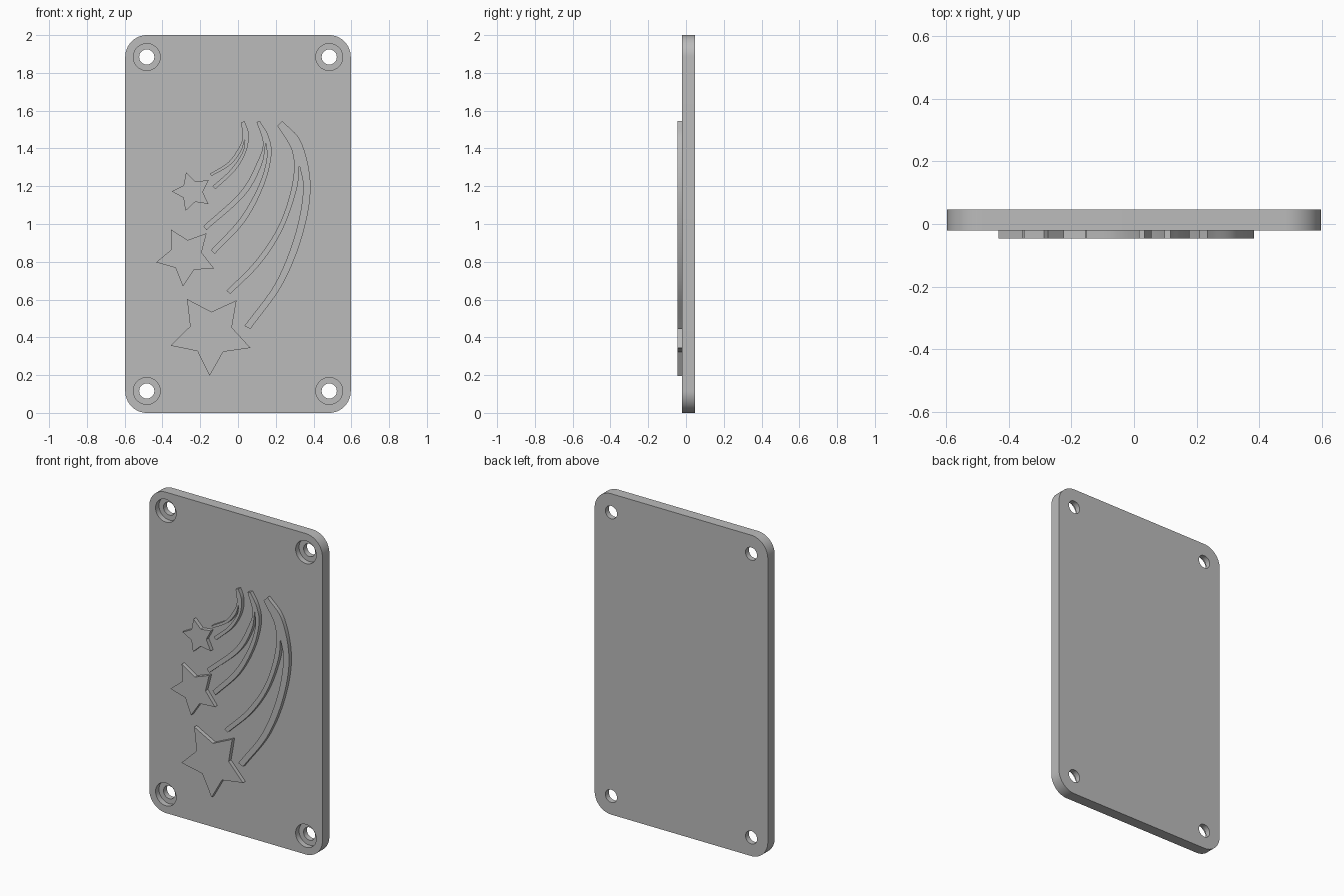
import bpy, bmesh
from math import cos, sin, pi, radians
from mathutils import Vector

cube = bpy.data.objects.get("Cube")
if cube:
    bpy.data.objects.remove(cube, do_unlink=True)

BACK, FACE, RELIEF = 0.047, -0.021, -0.046   # depths along y
HALF_W, HEIGHT, CORNER = 0.597, 2.0, 0.115

grey = bpy.data.materials.new("plain grey")
grey.use_nodes = True
COLOUR = (0.5, 0.5, 0.5, 1)
grey.diffuse_color = COLOUR
grey.node_tree.nodes["Principled BSDF"].inputs["Base Color"].default_value = COLOUR


def finish(name, bm):
    """Turn a bmesh into a named grey object."""
    bmesh.ops.recalc_face_normals(bm, faces=bm.faces)
    mesh = bpy.data.meshes.new(name)
    bm.to_mesh(mesh)
    bm.free()
    mesh.materials.append(grey)
    obj = bpy.data.objects.new(name, mesh)
    bpy.context.collection.objects.link(obj)
    return obj


def prism(name, outline, back, front):
    """Extrude an (x, z) outline from back to front."""
    bm = bmesh.new()
    face = bm.faces.new([bm.verts.new((x, back, z)) for x, z in outline])
    ext = bmesh.ops.extrude_face_region(bm, geom=[face], use_keep_orig=True)
    moved = [v for v in ext["geom"] if isinstance(v, bmesh.types.BMVert)]
    bmesh.ops.translate(bm, verts=moved, vec=(0, front - back, 0))
    return finish(name, bm)


def spline(points, steps=8):
    """Smooth run through a few points."""
    p = [Vector(q) for q in points]
    p = [2 * p[0] - p[1]] + p + [2 * p[-1] - p[-2]]
    run = []
    for a, b, c, d in zip(p, p[1:], p[2:], p[3:]):
        for i in range(steps):
            t = i / steps
            run.append((2 * b + (c - a) * t + (2 * a - 5 * b + 4 * c - d) * t * t
                        + (3 * b - a - 3 * c + d) * t ** 3) / 2)
    return run + [p[-2]]


def star(name, x, z, radius, turn):
    outline = []
    for i in range(10):
        r = radius * (0.52 if i % 2 else 1)
        a = radians(turn) + i * pi / 5
        outline.append((x + r * cos(a), z + r * sin(a)))
    return prism(name, outline, FACE + 0.004, RELIEF)


def trail(name, outer, right_inner, left_outer, left_inner):
    """Forked tail: the two middle edges meet at the fork."""
    fork = right_inner[-1]
    outline = (spline(outer) + spline(right_inner)
               + spline([fork] + left_outer)[1:] + spline(left_inner))
    return prism(name, outline, FACE + 0.004, RELIEF)


# Plate with rounded corners
outline = []
for k, (sx, sz) in enumerate([(1, 1), (-1, 1), (-1, -1), (1, -1)]):
    for i in range(17):
        a = (k + i / 16) * pi / 2
        outline.append((sx * (HALF_W - CORNER) + CORNER * cos(a),
                        HEIGHT / 2 + sz * (HEIGHT / 2 - CORNER) + CORNER * sin(a)))
plate = prism("plate", outline, BACK, FACE)

# Counterbored screw holes
STEP = [(0.04, BACK + 0.05), (0.04, FACE + 0.034), (0.071, FACE + 0.034), (0.071, FACE - 0.05)]
bm = bmesh.new()
for cx in (-0.483, 0.483):
    for cz in (0.116, HEIGHT - 0.116):
        rings = [[bm.verts.new((cx + r * cos(i * pi / 24), y, cz + r * sin(i * pi / 24)))
                  for i in range(48)] for r, y in STEP]
        for low, high in zip(rings, rings[1:]):
            for i in range(48):
                j = (i + 1) % 48
                bm.faces.new((low[i], low[j], high[j], high[i]))
        bm.faces.new(rings[0])
        bm.faces.new(rings[-1])
cutter = finish("hole_cutter", bm)
cutter.hide_render = True
cut = plate.modifiers.new("holes", "BOOLEAN")
cut.operation = "DIFFERENCE"
cut.solver = "EXACT"
cut.object = cutter
bpy.context.view_layer.objects.active = plate
bpy.ops.object.modifier_apply(modifier=cut.name)
bpy.data.objects.remove(cutter, do_unlink=True)

# Raised stars
parts = [
    plate,
    star("large_star", -0.144, 0.419, 0.223, -91.6),
    star("middle_star", -0.275, 0.831, 0.162, -96),
    star("small_star", -0.243, 1.171, 0.108, 179),
]

# Raised forked trails
parts.append(trail(
    "large_trail",
    [(.235, 1.545), (.336, 1.43), (.384, 1.2), (.341, .94), (.235, .68), (.066, .445)],
    [(.034, .46), (.2, .69), (.304, .95), (.345, 1.18), (.325, 1.312)],
    [(.31, 1.18), (.235, .97), (.119, .79), (-.04, .63)],
    [(-.061, .646), (.098, .81), (.22, 1), (.288, 1.217), (.288, 1.38), (.209, 1.519)]))
parts.append(trail(
    "middle_trail",
    [(.116, 1.545), (.161, 1.466), (.177, 1.365), (.135, 1.2), (.034, 1.01), (-.124, .841)],
    [(-.143, .862), (.008, 1.026), (.108, 1.2), (.151, 1.34), (.148, 1.434)],
    [(.124, 1.31), (.034, 1.15), (-.167, .968)],
    [(-.183, .989), (.013, 1.17), (.103, 1.33), (.132, 1.43), (.098, 1.54)]))
parts.append(trail(
    "small_trail",
    [(.034, 1.545), (.056, 1.48), (.045, 1.39), (-.013, 1.286), (-.119, 1.185)],
    [(-.135, 1.2), (-.04, 1.286), (.024, 1.38), (.037, 1.45)],
    [(.013, 1.38), (-.045, 1.31), (-.14, 1.254)],
    [(-.151, 1.265), (-.056, 1.323), (-.003, 1.392), (.024, 1.455), (.016, 1.537)]))

# Smooth the arcs, keep the rims sharp
bpy.ops.object.select_all(action="DESELECT")
for part in parts:
    part.select_set(True)
bpy.context.view_layer.objects.active = plate
bpy.ops.object.shade_smooth_by_angle(angle=radians(30))
